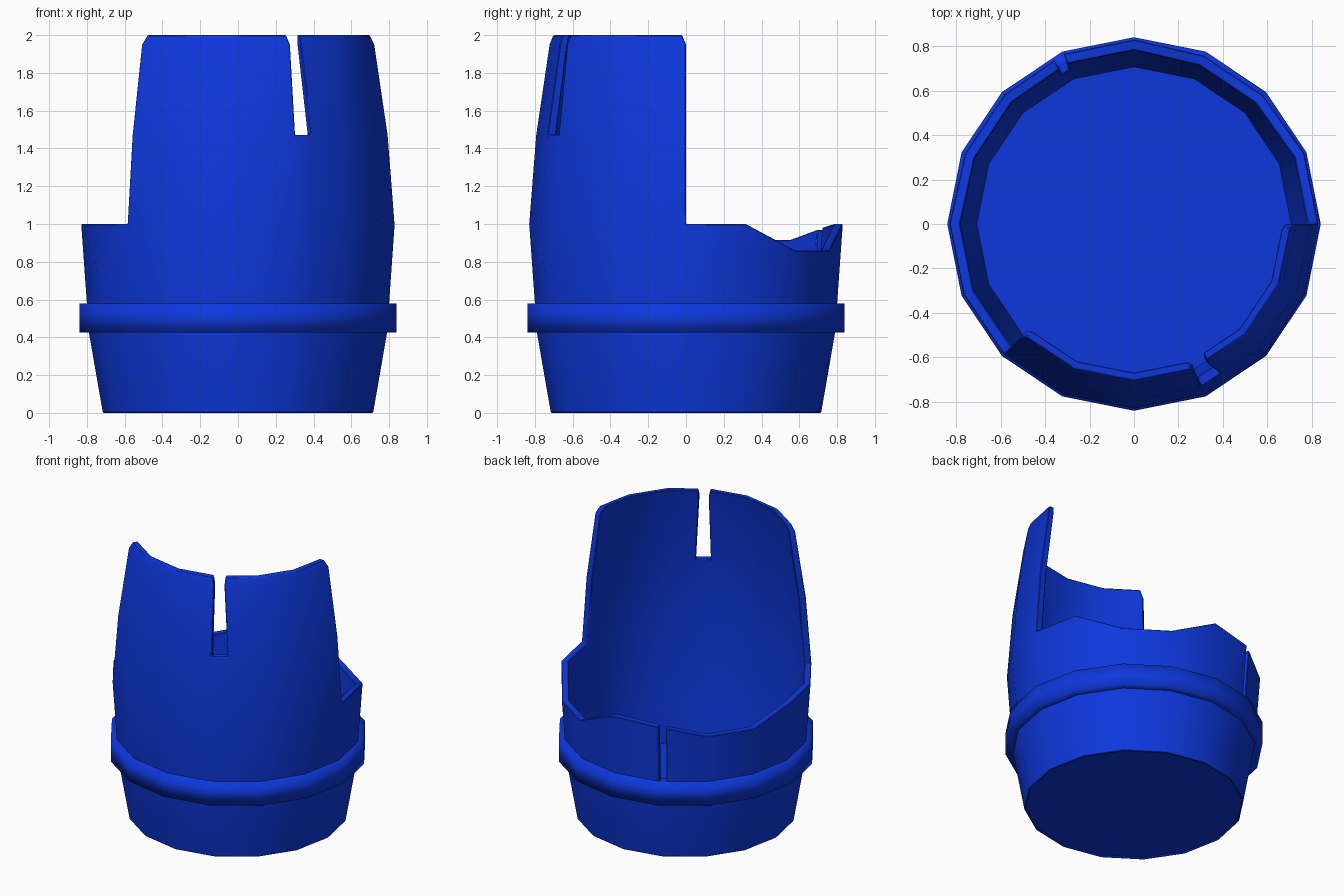
import bpy, bmesh, math

cube = bpy.data.objects.get("Cube")
if cube:
    bpy.data.objects.remove(cube, do_unlink=True)

SIDES = 16
blue = bpy.data.materials.new("deep blue")
blue.use_nodes = True
colour = (0.004, 0.039, 0.72, 1)
blue.diffuse_color = colour
blue.node_tree.nodes["Principled BSDF"].inputs["Base Color"].default_value = colour


def finish(bm, name, smooth_angle):
    bmesh.ops.recalc_face_normals(bm, faces=bm.faces[:])
    mesh = bpy.data.meshes.new(name)
    bm.to_mesh(mesh)
    bm.free()
    mesh.materials.append(blue)
    obj = bpy.data.objects.new(name, mesh)
    bpy.context.collection.objects.link(obj)
    bpy.ops.object.select_all(action="DESELECT")
    obj.select_set(True)
    bpy.context.view_layer.objects.active = obj
    bpy.ops.object.shade_smooth_by_angle(angle=math.radians(smooth_angle))
    return obj


def on_polygon(u, r, z):
    """Point u sides around a regular polygon of radius r."""
    k = math.floor(u)
    t = u - k
    a, b = (2 * math.pi * n / SIDES for n in (k, k + 1))
    return (r * ((1 - t) * math.cos(a) + t * math.cos(b)),
            r * ((1 - t) * math.sin(a) + t * math.sin(b)), z)


# Wall rows: height, outer radius, inner radius
FLOOR_TOP = .17
ROWS = [(0, .715, .706), (FLOOR_TOP, .745, .707), (.43, .79, .743), (.58, .80, .752),
        (1, .83, .782), (1.47, .793, .745), (1.95, .722, .68), (2, .702, .668)]
RIM, TOP = 4, 7
LOW_CRACK, TALL_CRACK, CRACK_END = 5, 13, 13.34
TALL_START = 10
columns = sorted(list(range(SIDES + 1)) + [5.15, CRACK_END])

# Jagged heights of the broken rim, and sideways shifts near the top
broken = {2: .86, 3: .86, 5: .98, 5.15: .97, 6: .915, 7: .915}
shift_upper = {CRACK_END: -.1}
shift_top = {10: .07, 16: -.08, 13: -.05, CRACK_END: -.08}


def wall_point(u, row, side):
    z, r = ROWS[row][0], ROWS[row][1 + side]
    if row == RIM and u in broken:
        z0, r0 = ROWS[RIM - 1][0], ROWS[RIM - 1][1 + side]
        t = (broken[u] - z0) / (z - z0)
        z, r = broken[u], r0 + t * (r - r0)
    if row == TOP:
        u += shift_top.get(u, 0)
    elif row == TOP - 1:
        u += shift_upper.get(u, 0)
    return on_polygon(u, r, z)


def has_cell(u, row):
    if row >= RIM:
        return u >= TALL_START and not (u == TALL_CRACK and row > RIM)
    return not (u == LOW_CRACK and row == RIM - 1)


# Broken barrel wall: matching outer and inner skins joined along their edges
bm = bmesh.new()
verts = {}


def vert(u, row, side):
    if u == SIDES and row <= RIM:
        u = 0
    key = (u, row, side)
    if key not in verts:
        verts[key] = bm.verts.new(wall_point(*key))
    return verts[key]


for u, v in zip(columns, columns[1:]):
    for row in range(TOP):
        if has_cell(u, row):
            corners = [(u, row), (v, row), (v, row + 1), (u, row + 1)]
            for side in (0, 1):
                ring = [vert(*c, side) for c in corners]
                bm.faces.new(ring if side == 0 else ring[::-1])

partner = {vt: verts[(k[0], k[1], 1)] for k, vt in verts.items() if k[2] == 0}
for edge in [e for e in bm.edges if e.is_boundary and e.verts[0] in partner]:
    a, b = edge.verts
    bm.faces.new((a, b, partner[b], partner[a]))
wall = finish(bm, "barrel_wall", 50)
bevel = wall.modifiers.new("soft_rims", "BEVEL")
bevel.width = .006
bevel.segments = 1
bevel.limit_method = "ANGLE"
bevel.angle_limit = math.radians(50)

# Raised hoop around the wall
bm = bmesh.new()
section = [(.78, .425), (.84, .425), (.84, .58), (.78, .58)]
loops = [[bm.verts.new(on_polygon(n, r, z)) for n in range(SIDES)] for r, z in section]
for lo, hi in zip(loops, loops[1:]):
    for n in range(SIDES):
        m = (n + 1) % SIDES
        bm.faces.new((lo[n], lo[m], hi[m], hi[n]))
finish(bm, "hoop", 180)

# Floor plug filling the foot of the barrel
bm = bmesh.new()
lower, upper = ([bm.verts.new(on_polygon(n, .709, z)) for n in range(SIDES)]
                for z in (.012, FLOOR_TOP))
bm.faces.new(lower[::-1])
bm.faces.new(upper)
for n in range(SIDES):
    m = (n + 1) % SIDES
    bm.faces.new((lower[n], lower[m], upper[m], upper[n]))
finish(bm, "floor", 35)
